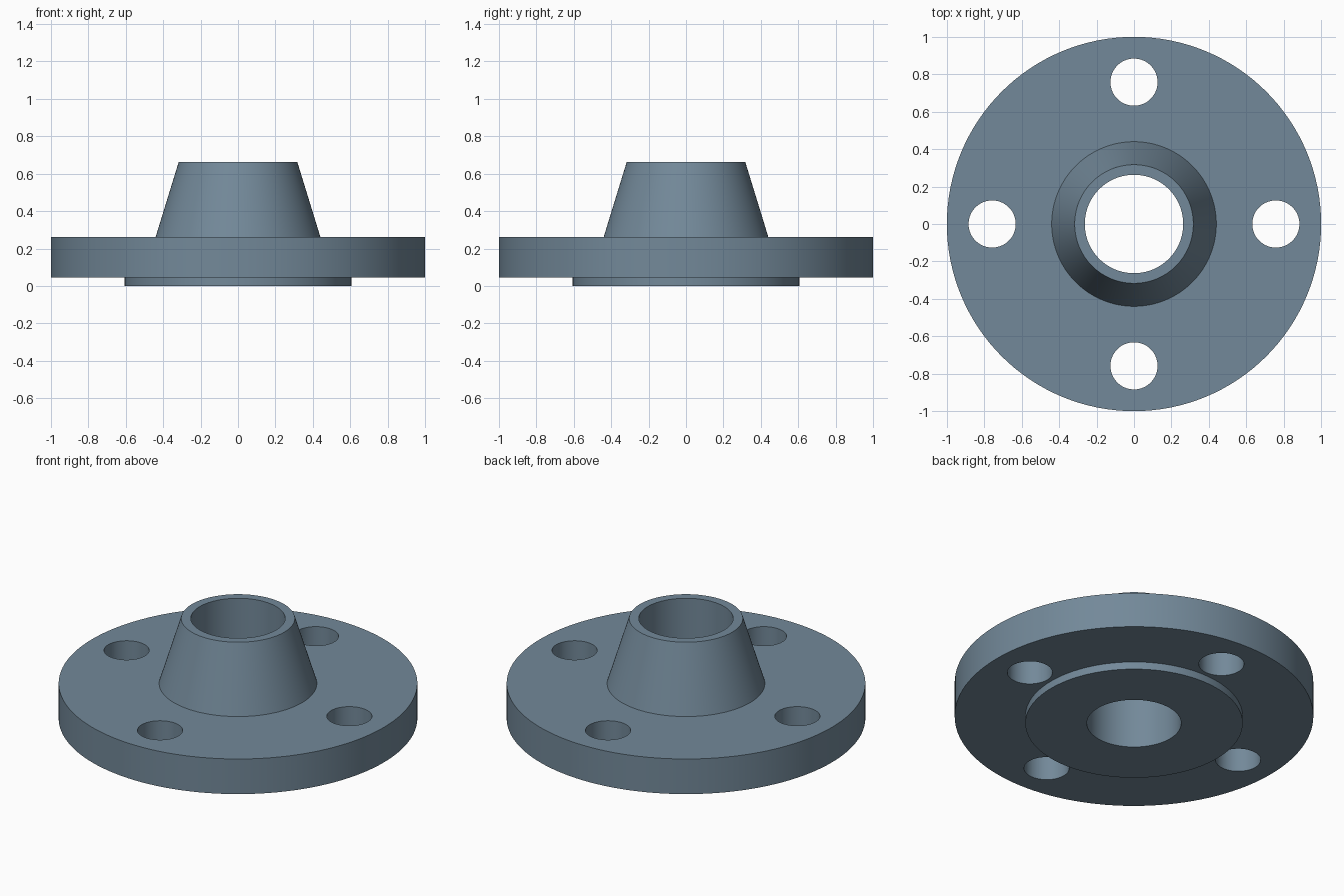
import bpy, bmesh
from math import pi, cos, sin, radians

if "Cube" in bpy.data.objects:
    bpy.data.objects.remove(bpy.data.objects["Cube"])

SEGMENTS = 128
HOLE_RADIUS, HOLE_CIRCLE = 0.126, 0.758

# Closed half-section (radius, z): raised face, disc, tapered hub, bore
PROFILE = [(0.263, 0.0), (0.606, 0.0), (0.606, 0.046), (1.0, 0.046),
           (1.0, 0.262), (0.44, 0.262), (0.317, 0.662), (0.263, 0.662)]


def lathe(name, profile):
    """Revolve a closed section around z into a solid ring."""
    bm = bmesh.new()
    rings = [[bm.verts.new((r * cos(a), r * sin(a), z)) for r, z in profile]
             for a in (2 * pi * i / SEGMENTS for i in range(SEGMENTS))]
    n = len(profile)
    for i, ring in enumerate(rings):
        following = rings[(i + 1) % SEGMENTS]
        for j in range(n):
            k = (j + 1) % n
            bm.faces.new((ring[j], following[j], following[k], ring[k]))
    bmesh.ops.recalc_face_normals(bm, faces=bm.faces[:])
    mesh = bpy.data.meshes.new(name)
    bm.to_mesh(mesh)
    bm.free()
    obj = bpy.data.objects.new(name, mesh)
    bpy.context.collection.objects.link(obj)
    return obj


def select_only(obj):
    bpy.ops.object.select_all(action='DESELECT')
    obj.select_set(True)
    bpy.context.view_layer.objects.active = obj


# Blue-grey steel
steel = bpy.data.materials.new("blue_grey_steel")
steel.diffuse_color = (0.171, 0.25, 0.32, 1)
steel.use_nodes = True
steel.node_tree.nodes["Principled BSDF"].inputs["Base Color"].default_value = steel.diffuse_color

# Flange body
flange = lathe("weld_neck_flange", PROFILE)
flange.data.materials.append(steel)

# Four bolt holes through the disc
for i in range(4):
    a = i * pi / 2
    bpy.ops.mesh.primitive_cylinder_add(
        vertices=64, radius=HOLE_RADIUS, depth=0.5,
        location=(HOLE_CIRCLE * cos(a), HOLE_CIRCLE * sin(a), 0.156),
        rotation=(0, 0, a + radians(1.3)))
    cutter = bpy.context.object
    cutter.name = f"bolt_hole_cutter_{i + 1}"
    cutter.hide_render = True
    cutter.data.materials.append(steel)
    select_only(flange)
    cut = flange.modifiers.new(f"bolt_hole_{i + 1}", 'BOOLEAN')
    cut.operation = 'DIFFERENCE'
    cut.solver = 'EXACT'
    cut.object = cutter
    bpy.ops.object.modifier_apply(modifier=cut.name)
    bpy.data.objects.remove(cutter, do_unlink=True)

# Merge slivers left by the cuts
bm = bmesh.new()
bm.from_mesh(flange.data)
bmesh.ops.remove_doubles(bm, verts=bm.verts[:], dist=0.002)
bm.to_mesh(flange.data)
bm.free()

# Smooth round walls, crisp edges
select_only(flange)
bpy.ops.object.shade_smooth_by_angle(angle=radians(25))
